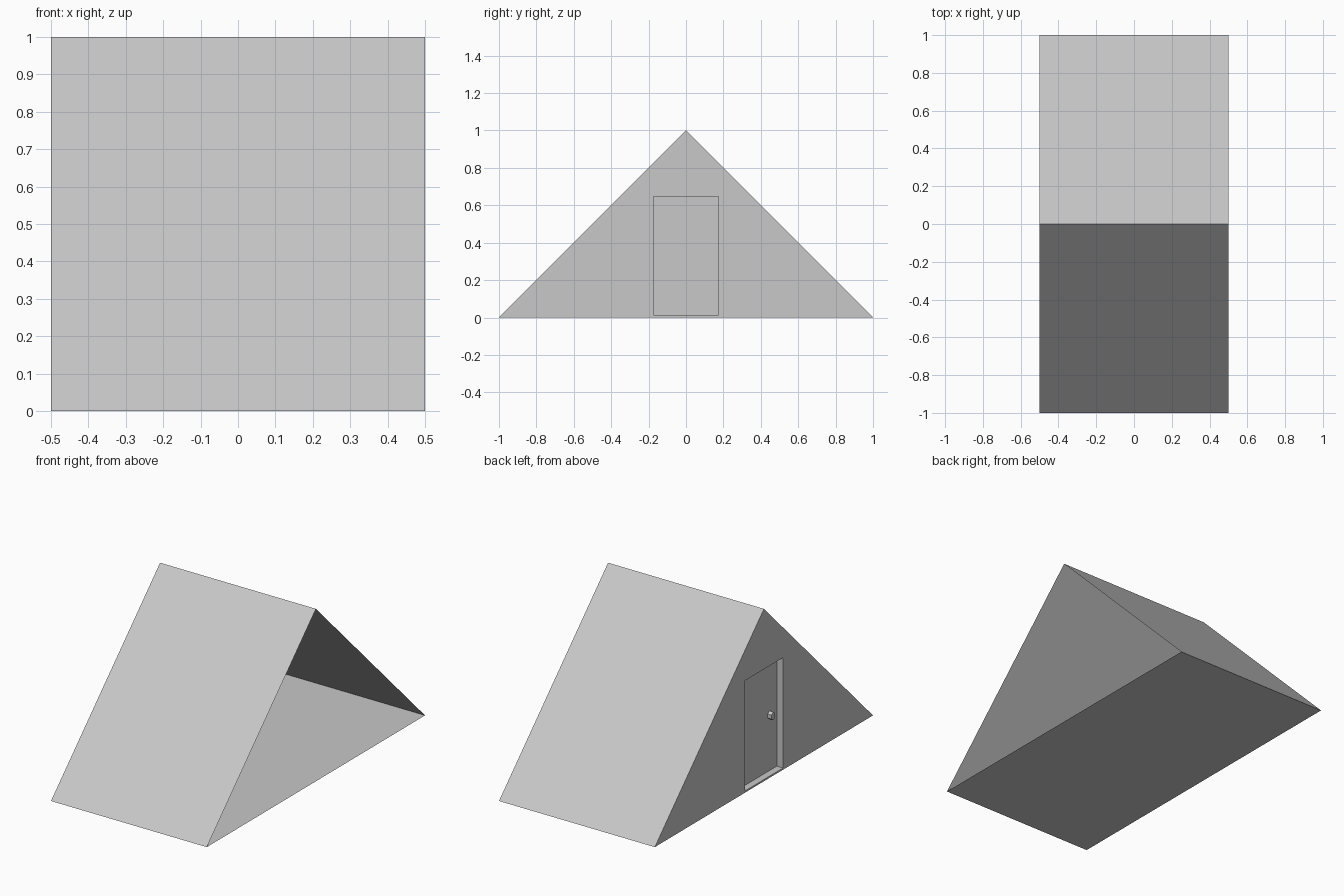
import bpy, bmesh, math

if "Cube" in bpy.data.objects:
    bpy.data.objects.remove(bpy.data.objects["Cube"])

grey = bpy.data.materials.new("light_grey")
grey.diffuse_color = (0.58, 0.58, 0.58, 1)
grey.use_nodes = True
grey.node_tree.nodes["Principled BSDF"].inputs["Base Color"].default_value = grey.diffuse_color


def make(name, verts, faces, normal_fix=False):
    mesh = bpy.data.meshes.new(name)
    mesh.from_pydata(verts, [], faces)
    if normal_fix:
        bm = bmesh.new()
        bm.from_mesh(mesh)
        bmesh.ops.recalc_face_normals(bm, faces=bm.faces)
        bm.to_mesh(mesh)
        bm.free()
    mesh.materials.append(grey)
    obj = bpy.data.objects.new(name, mesh)
    bpy.context.collection.objects.link(obj)
    return obj


X = 0.5                       # half length of the cabin
BACK, PANEL = -X, -X + 0.04   # outer wall and recessed door planes
W, Z0, Z1 = 0.175, 0.01, 0.65  # doorway half width, sill and head heights

# Thin sloping roof panels and floor
make("front_roof", [(-X, -1, 0), (X, -1, 0), (X, 0, 1), (-X, 0, 1)], [(0, 1, 2, 3)])
make("back_roof", [(X, 1, 0), (-X, 1, 0), (-X, 0, 1), (X, 0, 1)], [(0, 1, 2, 3)])
make("floor", [(-X, -1, 0), (-X, 1, 0), (X, 1, 0), (X, -1, 0)], [(0, 1, 2, 3)])

# Gable wall with a doorway; the opposite end stays open
door = [(-W, Z0), (W, Z0), (W, Z1), (-W, Z1)]
gable = [(-1, 0), (1, 0), (0, 1)]
make("gable_wall", [(BACK, y, z) for y, z in gable + door],
     [(1, 0, 3, 4), (2, 1, 4, 5), (2, 5, 6), (0, 2, 6, 3)])

# Door recess: four jamb faces and the door panel
make("door_recess", [(x, y, z) for x in (BACK, PANEL) for y, z in door],
     [(i, (i + 1) % 4, (i + 1) % 4 + 4, i + 4) for i in range(4)] + [(7, 6, 5, 4)])

# Six-sided door knob, slightly showing on the inside
ring = [(-0.107 + 0.018 * math.sin(i * math.pi / 3),
         0.333 + 0.024 * math.cos(i * math.pi / 3)) for i in range(6)]
make("door_knob", [(x, y, z) for x in (PANEL - 0.025, PANEL + 0.001) for y, z in ring],
     [tuple(range(6)), tuple(range(11, 5, -1))] +
     [(i, (i + 1) % 6, (i + 1) % 6 + 6, i + 6) for i in range(6)], True)
